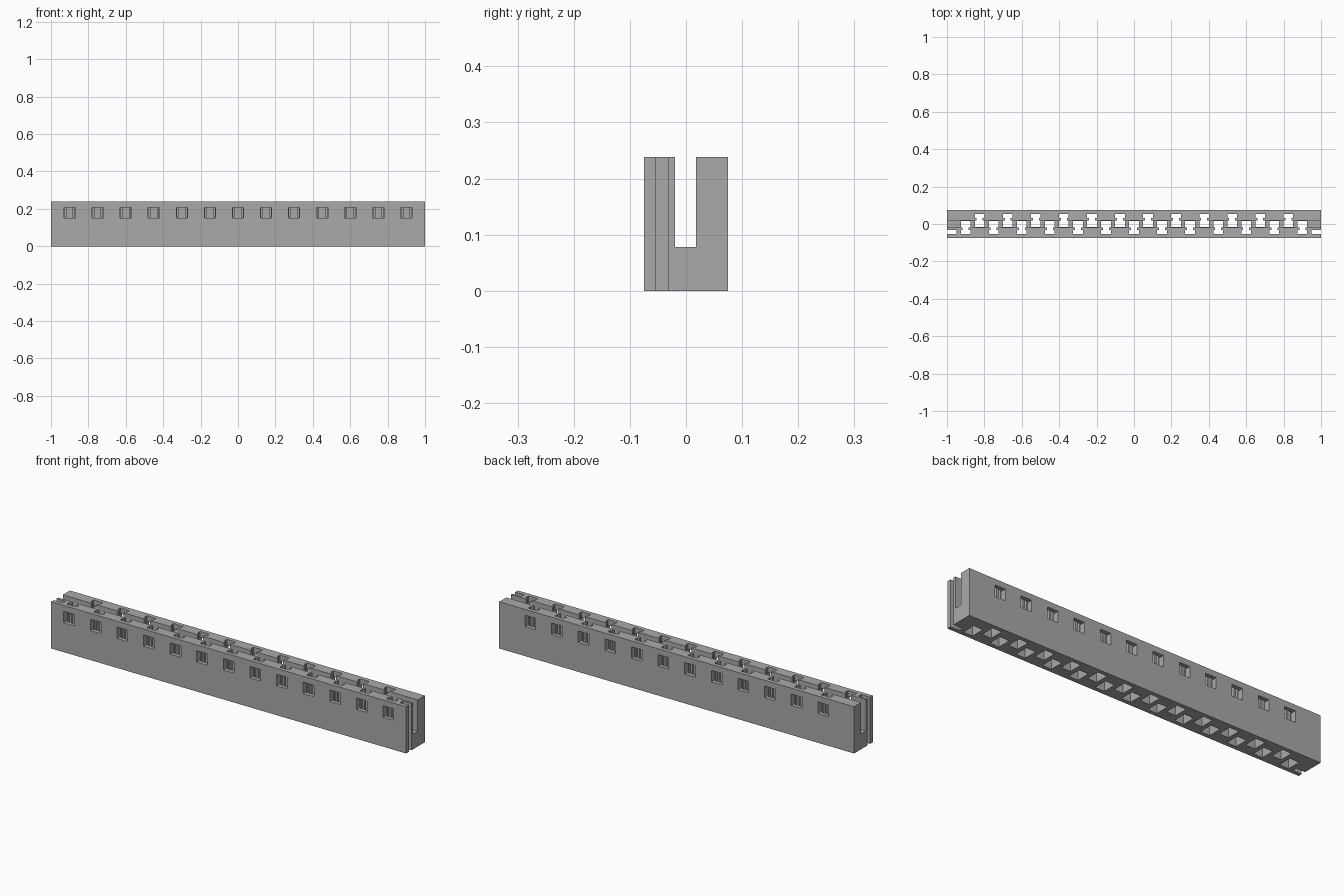
import bpy, bmesh
from mathutils import Matrix, Vector

old = bpy.data.objects.get("Cube")
if old:
    bpy.data.objects.remove(old, do_unlink=True)

HALF, HEIGHT, FLOOR, PITCH = 0.075, 0.238, 0.078, 0.15

grey = bpy.data.materials.new("plain_grey")
grey.use_nodes = True
grey.diffuse_color = (0.4, 0.4, 0.4, 1)
grey.node_tree.nodes["Principled BSDF"].inputs["Base Color"].default_value = (0.4, 0.4, 0.4, 1)


def make_object(name, bm):
    bmesh.ops.recalc_face_normals(bm, faces=bm.faces)
    mesh = bpy.data.meshes.new(name)
    bm.to_mesh(mesh)
    bm.free()
    mesh.materials.append(grey)
    obj = bpy.data.objects.new(name, mesh)
    bpy.context.collection.objects.link(obj)
    return obj


def add_box(bm, x, y, z):
    lo, hi = Vector((x[0], y[0], z[0])), Vector((x[1], y[1], z[1]))
    bmesh.ops.create_cube(bm, size=1, matrix=Matrix.Translation((lo + hi) / 2)
                          @ Matrix.Diagonal((*(hi - lo), 1)))


def cut(body, boxes):
    bm = bmesh.new()
    for box in boxes:
        add_box(bm, *box)
    cutter = make_object("cutter", bm)
    cutter.hide_render = True
    mod = body.modifiers.new("cut", 'BOOLEAN')
    mod.operation, mod.solver, mod.object = 'DIFFERENCE', 'EXACT', cutter
    bpy.context.view_layer.objects.active = body
    bpy.ops.object.modifier_apply(modifier=mod.name)
    bpy.data.objects.remove(cutter, do_unlink=True)


# Channel body: U profile extruded along x
profile = [(-HALF, 0), (HALF, 0), (HALF, HEIGHT), (0.018, HEIGHT), (0.018, FLOOR),
           (-0.02, FLOOR), (-0.02, HEIGHT), (-HALF, HEIGHT)]
bm = bmesh.new()
face = bm.faces.new([bm.verts.new((-1, y, z)) for y, z in profile])
ext = bmesh.ops.extrude_face_region(bm, geom=[face])
bmesh.ops.translate(bm, vec=(2, 0, 0),
                    verts=[v for v in ext["geom"] if isinstance(v, bmesh.types.BMVert)])
body = make_object("slotted_channel", bm)

# Staggered openings: thirteen in the front wall, twelve in the back wall
sites = [(PITCH * (i - 6), -1) for i in range(13)] + [(PITCH * (i - 5.5), 1) for i in range(12)]


def row(width, y0, y1, z0, z1):
    return [((x - width / 2, x + width / 2), sorted((s * y0, s * y1)), (z0, z1)) for x, s in sites]


# Holes through the floor
cut(body, row(0.052, -0.016, 0.04, -0.1, FLOOR + 0.001))
# Wide part of each T slot, with the open slots at both ends of the front wall
ends = [(sorted((s * 0.95, s * 1.1)), (-0.054, -0.032), (-0.1, 0.3)) for s in (-1, 1)]
cut(body, row(0.052, 0.032, 0.054, -0.1, 0.3) + ends)
# Narrow neck from each T slot into the groove
cut(body, row(0.032, 0.01, 0.04, 0.06, 0.3))
# Windows in the outer walls
cut(body, row(0.06, 0.045, 0.1, 0.15, 0.208))
